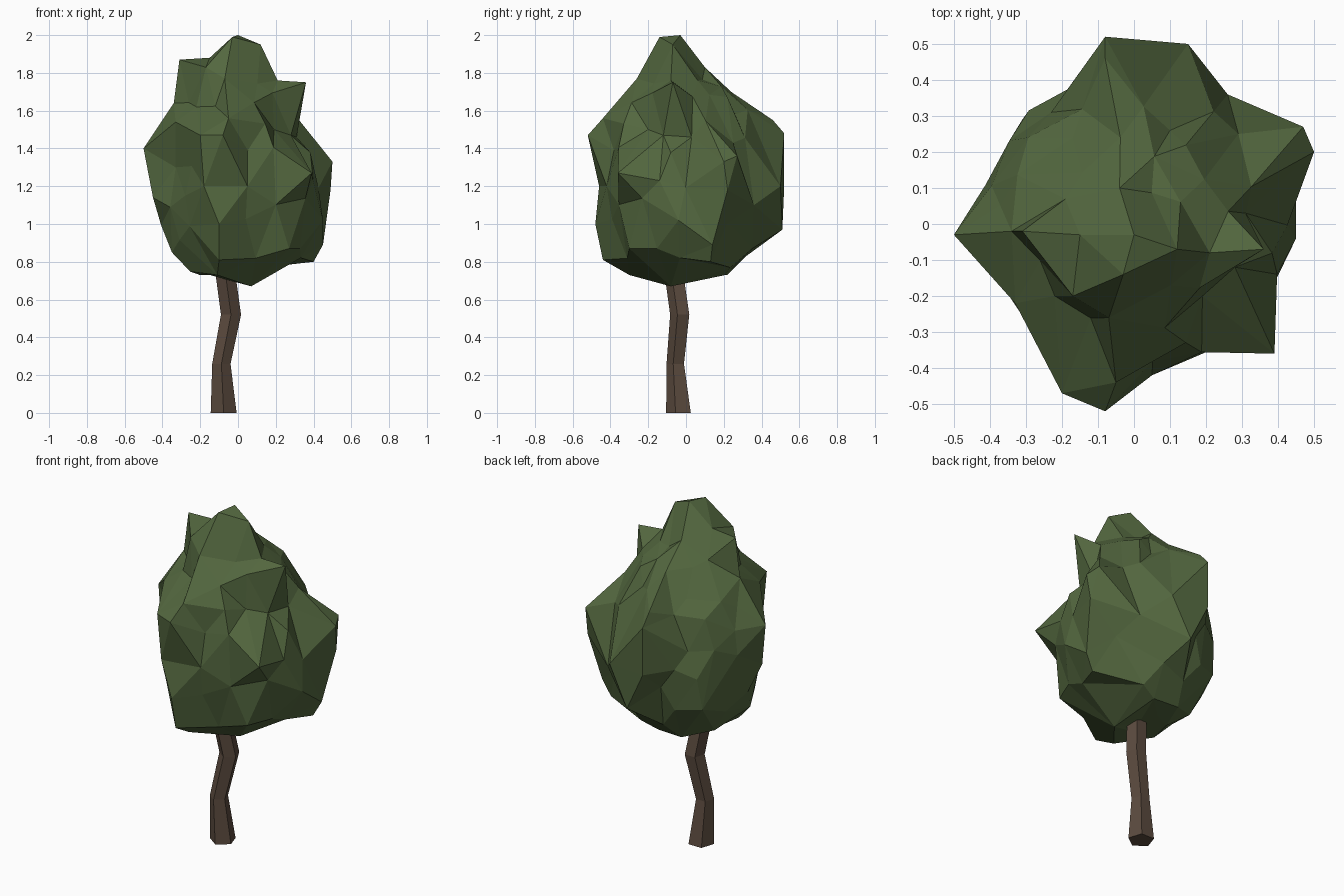
import bpy, bmesh, math, random
from mathutils import Vector

random.seed(4)

cube = bpy.data.objects.get("Cube")
if cube:
    bpy.data.objects.remove(cube, do_unlink=True)


def make_material(name, color):
    mat = bpy.data.materials.new(name)
    mat.use_nodes = True
    mat.diffuse_color = (*color, 1)
    mat.node_tree.nodes["Principled BSDF"].inputs["Base Color"].default_value = (*color, 1)
    return mat


def make_object(name, bm, mat):
    bmesh.ops.recalc_face_normals(bm, faces=bm.faces)
    mesh = bpy.data.meshes.new(name)
    bm.to_mesh(mesh)
    bm.free()
    mesh.materials.append(mat)
    obj = bpy.data.objects.new(name, mesh)
    bpy.context.collection.objects.link(obj)
    return obj


leaf_green = make_material("leaf green", (0.086, 0.135, 0.049))
bark_brown = make_material("bark brown", (0.105, 0.07, 0.049))

# Trunk: a bent five-sided tube, each ring given as x, y, z, radius
TRUNK = [(-.076, -.033, 0, .072), (-.088, -.052, .26, .051),
         (-.037, -.028, .52, .056), (-.07, -.062, .76, .055)]
SIDES = 5
bm = bmesh.new()
rings = []
for x, y, z, r in TRUNK:
    angles = [math.tau * i / SIDES - math.pi / 2 for i in range(SIDES)]
    rings.append([bm.verts.new((x + r * math.cos(a), y + r * math.sin(a), z)) for a in angles])
for low, high in zip(rings, rings[1:]):
    for i in range(SIDES):
        j = (i + 1) % SIDES
        bm.faces.new((low[i], low[j], high[j], high[i]))
bm.faces.new(rings[0])
bm.faces.new(rings[-1])
make_object("trunk", bm, bark_brown)

# Canopy: leaf clump tips and the hollows between them
TIPS = [
    (0, -.03, 2), (-.03, -.14, 1.99), (.12, -.07, 1.95),            # crown
    (-.15, -.03, 1.88), (-.04, .1, 1.83), (-.07, -.26, 1.77),
    (-.31, -.02, 1.87), (.36, -.07, 1.75), (.21, -.08, 1.76),       # upper spurs
    (-.17, -.2, 1.83), (-.22, -.2, 1.62),
    (-.17, .24, 1.57), (.1, .26, 1.58), (.19, -.2, 1.5),
    (-.05, -.44, 1.56), (-.2, -.47, 1.47), (-.08, -.52, 1.47),      # front
    (.05, -.42, 1.2), (-.18, -.46, 1.2), (-.1, -.48, 1), (-.1, -.44, .81),
    (.39, -.36, 1.27), (.27, -.3, .87), (.28, -.12, 1.47),
    (.5, .2, 1.33), (.47, .27, 1.36), (.49, .22, 1.18),             # left side
    (.45, .14, .89), (.4, .13, .8), (.45, -.04, 1.02),
    (.31, .03, 1.46), (.29, .25, 1.43),
    (-.5, -.03, 1.4), (-.45, -.07, 1.14), (-.33, -.22, 1.54),       # right side
    (-.34, -.02, 1.64), (-.33, -.15, 1.3), (-.28, -.3, 1.15),
    (-.35, -.1, .85), (-.31, .29, .97), (-.23, .31, 1.3),
    (-.08, .46, 1.55), (-.08, .52, 1.48), (-.08, .52, 1.2),         # back
    (.15, .5, 1.2), (.03, .51, .97), (.26, .36, 1.1),
    (.07, -.08, .67), (-.11, -.3, .73),                             # underside
]
CENTRE = Vector((0, 0, 1.3))
SIZE = Vector((.46, .46, .66))
FLOOR = .73

shape = []
for tip in TIPS:
    offset = Vector(tip) - CENTRE
    unit = Vector([o / s for o, s in zip(offset, SIZE)])
    shape.append((unit.normalized(), Vector(tip)))

# Fill the gaps with an uneven egg, fuller and flattened at the bottom
FILL = 150
for i in range(FILL):
    h = 1 - 2 * (i + .5) / FILL
    ring = math.sqrt(1 - h * h)
    turn = i * math.pi * (3 - math.sqrt(5))
    d = Vector((ring * math.cos(turn), ring * math.sin(turn), h))
    d = (d + Vector([random.uniform(-.08, .08) for _ in range(3)])).normalized()
    if all(d.angle(other) > .23 for other, _ in shape):
        radius = .9 - .15 * d.z + random.uniform(-.03, .03)
        point = CENTRE + Vector([a * s for a, s in zip(d, SIZE)]) * radius
        point.z = max(point.z, FLOOR)
        shape.append((d, point))

# Connect neighbours on a sphere, then move each corner to its real place
bm = bmesh.new()
place = {bm.verts.new(d): point for d, point in shape}
bmesh.ops.convex_hull(bm, input=list(bm.verts))
for vert, point in place.items():
    vert.co = point
make_object("canopy", bm, leaf_green)
